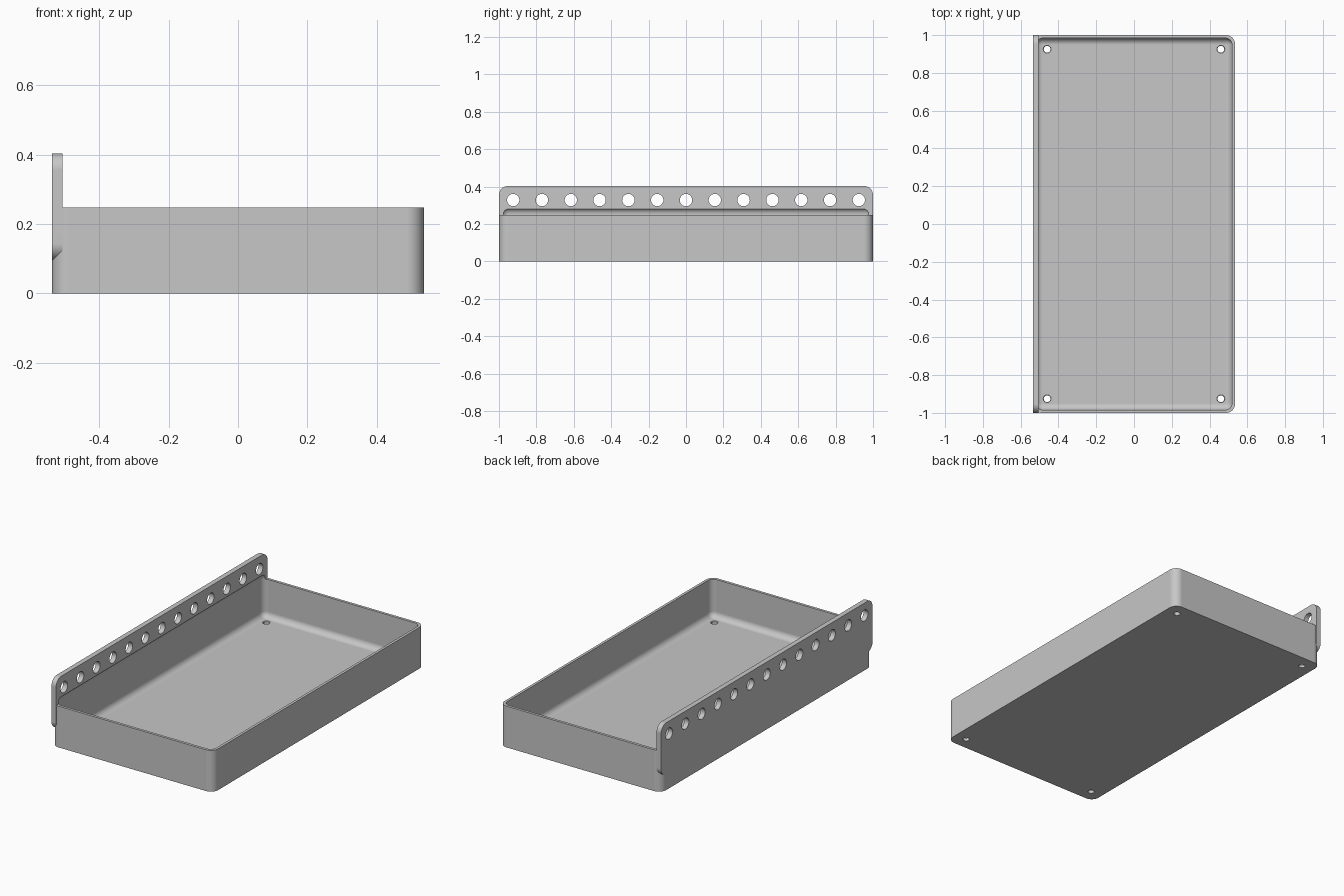
import bpy
import bmesh
from math import radians
from mathutils import Matrix, Vector

if "Cube" in bpy.data.objects:
    bpy.data.objects.remove(bpy.data.objects["Cube"], do_unlink=True)

# Main dimensions
HALF_X, HALF_Y, RIM = 0.535, 1.0, 0.247
WALL, FLOOR, RADIUS = 0.016, 0.02, 0.048
PLATE_THICK, PLATE_LOW, PLATE_TOP = 0.03, 0.095, 0.403

grey = bpy.data.materials.new("plain grey")
grey.use_nodes = True
colour = (0.57, 0.57, 0.57, 1)
grey.diffuse_color = colour
grey.node_tree.nodes["Principled BSDF"].inputs["Base Color"].default_value = colour


def finish(name, bm):
    bmesh.ops.recalc_face_normals(bm, faces=bm.faces[:])
    mesh = bpy.data.meshes.new(name)
    bm.to_mesh(mesh)
    bm.free()
    mesh.materials.append(grey)
    obj = bpy.data.objects.new(name, mesh)
    bpy.context.collection.objects.link(obj)
    return obj


def rounded_box(name, low, high, radius, axis=None, segments=10):
    """Box whose edges along one axis (or all edges) are rounded."""
    low, high = Vector(low), Vector(high)
    bm = bmesh.new()
    bmesh.ops.create_cube(bm, size=1)
    for v in bm.verts:
        v.co = Vector([high[i] if v.co[i] > 0 else low[i] for i in range(3)])
    edges = [e for e in bm.edges if axis is None
             or abs((e.verts[0].co - e.verts[1].co)[axis]) > 1e-4]
    bmesh.ops.bevel(bm, geom=edges, offset=radius, offset_type='OFFSET',
                    segments=segments, profile=0.5, affect='EDGES')
    return finish(name, bm)


def cones(name, places, r1, r2, depth, turn=Matrix()):
    """Row of separate cylinders or cones used as one cutter."""
    bm = bmesh.new()
    for place in places:
        bmesh.ops.create_cone(bm, cap_ends=True, segments=32, radius1=r1, radius2=r2,
                              depth=depth, matrix=Matrix.Translation(place) @ turn)
    return finish(name, bm)


def combine(target, tool, operation):
    mod = target.modifiers.new("combine", 'BOOLEAN')
    mod.object, mod.operation, mod.solver = tool, operation, 'EXACT'
    bpy.context.view_layer.objects.active = target
    bpy.ops.object.modifier_apply(modifier=mod.name)
    bpy.data.objects.remove(tool, do_unlink=True)


# Tray body with rounded upright corners, and the tall mounting plate
tray = rounded_box("tray_with_mounting_plate", (-HALF_X, -HALF_Y, 0),
                   (HALF_X, HALF_Y, RIM), RADIUS, axis=2)
plate = rounded_box("mounting_plate", (-HALF_X, -HALF_Y, PLATE_LOW),
                    (-HALF_X + PLATE_THICK, HALF_Y, PLATE_TOP), RADIUS, axis=0)
combine(tray, plate, 'UNION')

# Soft-edged cavity, reaching a little way up into the plate
cavity = rounded_box("cavity", (-HALF_X + WALL, -HALF_Y + WALL, FLOOR),
                     (HALF_X - WALL, HALF_Y - WALL, 0.287), 0.035)
combine(tray, cavity, 'DIFFERENCE')

# Row of round holes along the plate
row = [(-HALF_X + PLATE_THICK / 2, i * 0.154, 0.328) for i in range(-6, 7)]
combine(tray, cones("plate_holes", row, 0.033, 0.033, 0.1,
                    Matrix.Rotation(radians(90), 4, 'Y')), 'DIFFERENCE')

# Countersunk screw holes in the floor corners
corners = [(x, y) for x in (-0.46, 0.46) for y in (-0.925, 0.925)]
combine(tray, cones("screw_holes", [(x, y, 0.01) for x, y in corners],
                    0.018, 0.018, 0.1), 'DIFFERENCE')
combine(tray, cones("countersinks", [(x, y, FLOOR + 0.005) for x, y in corners],
                    0.011, 0.041, 0.03), 'DIFFERENCE')

# Smooth fillets, crisp edges
bpy.ops.object.select_all(action='DESELECT')
tray.select_set(True)
bpy.context.view_layer.objects.active = tray
bpy.ops.object.shade_smooth_by_angle(angle=radians(30))
weighted = tray.modifiers.new("even_shading", 'WEIGHTED_NORMAL')
weighted.keep_sharp = True
